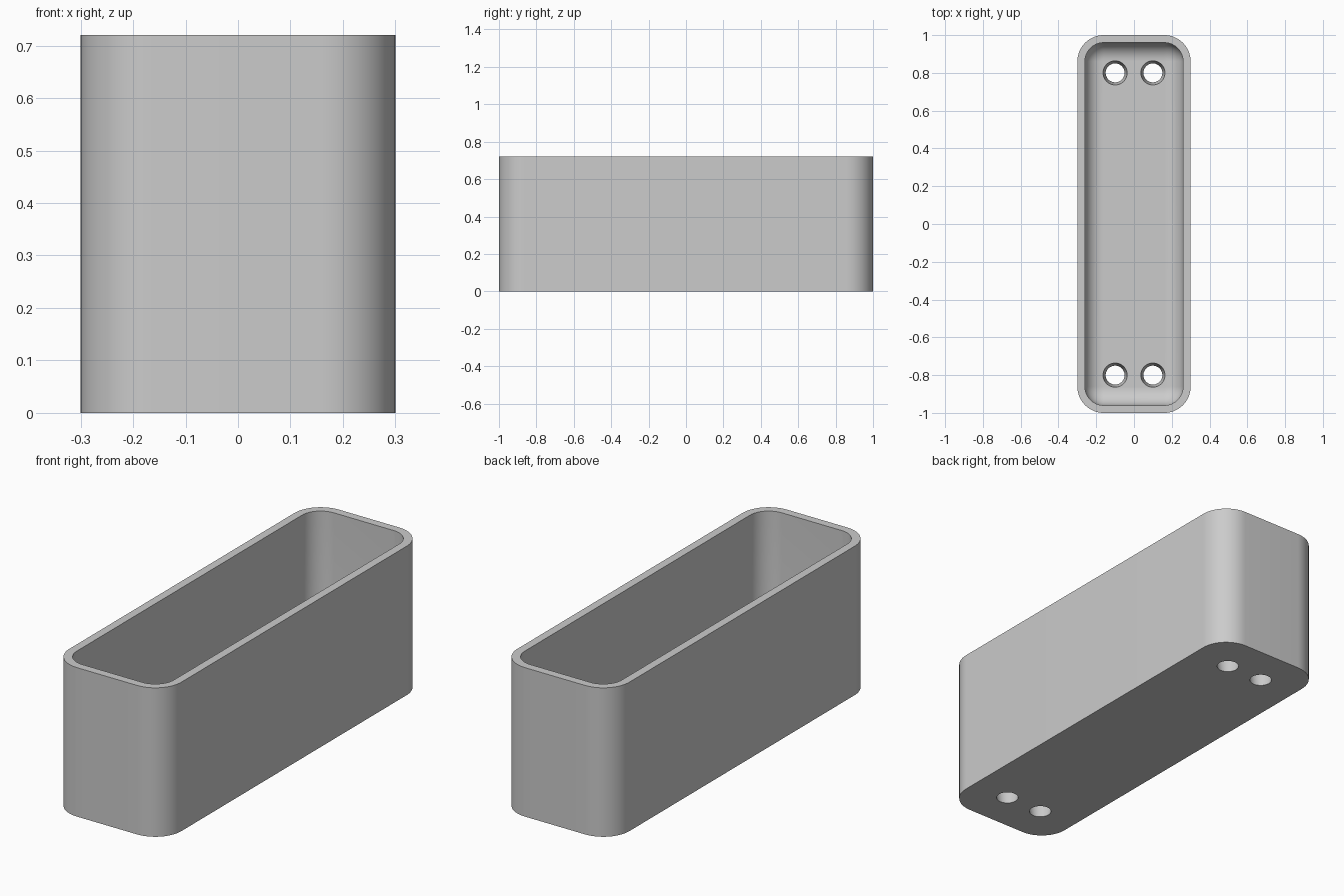
import bpy
import bmesh
from math import sin, cos, pi, radians

default = bpy.data.objects.get("Cube")
if default:
    bpy.data.objects.remove(default, do_unlink=True)

HALF_X, HALF_Y, HEIGHT = 0.3, 1.0, 0.72
CORNER, WALL, FLOOR, FILLET = 0.14, 0.04, 0.08, 0.095
CORNER_STEPS, FILLET_STEPS = 16, 10

grey = bpy.data.materials.new("planter grey")
grey.use_nodes = True
grey.diffuse_color = (0.6, 0.6, 0.6, 1)
grey.node_tree.nodes["Principled BSDF"].inputs["Base Color"].default_value = (0.6, 0.6, 0.6, 1)


def rounded_ring(bm, inset, z):
    """Rounded rectangle of vertices, inset from the outer wall."""
    r = CORNER - inset
    cx, cy = HALF_X - CORNER, HALF_Y - CORNER
    verts = []
    for q, (sx, sy) in enumerate([(1, 1), (-1, 1), (-1, -1), (1, -1)]):
        for i in range(CORNER_STEPS + 1):
            a = (q + i / CORNER_STEPS) * pi / 2
            verts.append(bm.verts.new((sx * cx + r * cos(a), sy * cy + r * sin(a), z)))
    return verts


# Trough: outside wall, rim, inside wall, rounded inner bottom edge
profile = [(0, 0), (0, HEIGHT), (WALL, HEIGHT)]
for i in range(FILLET_STEPS + 1):
    a = i / FILLET_STEPS * pi / 2
    profile.append((WALL + FILLET * (1 - cos(a)), FLOOR + FILLET * (1 - sin(a))))

bm = bmesh.new()
rings = [rounded_ring(bm, inset, z) for inset, z in profile]
for low, high in zip(rings, rings[1:]):
    for i in range(len(low)):
        j = (i + 1) % len(low)
        bm.faces.new((low[i], low[j], high[j], high[i]))
bm.faces.new(rings[0][::-1])
bm.faces.new(rings[-1])
bmesh.ops.recalc_face_normals(bm, faces=bm.faces)
mesh = bpy.data.meshes.new("planter_trough")
bm.to_mesh(mesh)
bm.free()
mesh.materials.append(grey)
trough = bpy.data.objects.new("planter_trough", mesh)
bpy.context.collection.objects.link(trough)

# Tapered drain holes, a pair near each end
bm = bmesh.new()
top_r, bottom_r, extra = 0.064, 0.05, 0.02
slope = (top_r - bottom_r) / FLOOR
for x in (-0.1, 0.1):
    for y in (-0.8, 0.8):
        made = bmesh.ops.create_cone(
            bm, cap_ends=True, segments=48, depth=FLOOR + 2 * extra,
            radius1=bottom_r - slope * extra, radius2=top_r + slope * extra)
        bmesh.ops.translate(bm, verts=made["verts"], vec=(x, y, FLOOR / 2))
cut_mesh = bpy.data.meshes.new("drain_hole_cutter")
bm.to_mesh(cut_mesh)
bm.free()
cut_mesh.materials.append(grey)
cutter = bpy.data.objects.new("drain_hole_cutter", cut_mesh)
cutter.hide_render = True
bpy.context.collection.objects.link(cutter)

cut = trough.modifiers.new("drain_holes", "BOOLEAN")
cut.operation = "DIFFERENCE"
cut.solver = "EXACT"
cut.object = cutter

bpy.ops.object.select_all(action="DESELECT")
trough.select_set(True)
bpy.context.view_layer.objects.active = trough
bpy.ops.object.modifier_apply(modifier=cut.name)
bpy.data.objects.remove(cutter, do_unlink=True)
bpy.ops.object.shade_smooth_by_angle(angle=radians(30))
